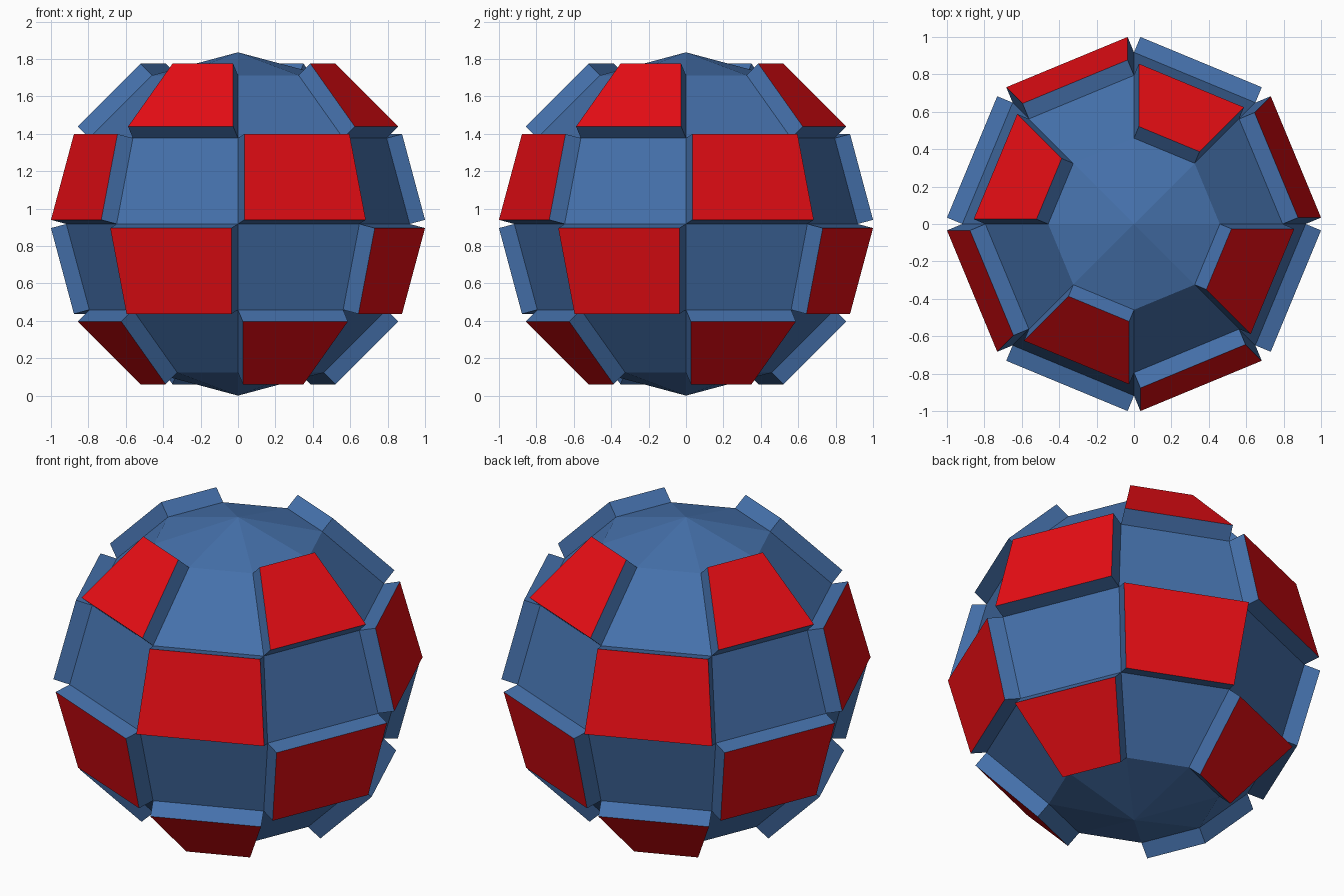
import bpy, bmesh, math
from mathutils import Vector

if "Cube" in bpy.data.objects:
    bpy.data.objects.remove(bpy.data.objects["Cube"])

R = 0.9177          # core ball radius
RAISE = 0.0918      # panel height
SEGMENTS, BANDS = 8, 6


def material(name, rgb):
    m = bpy.data.materials.new(name)
    m.diffuse_color = (*rgb, 1.0)
    m.use_nodes = True
    m.node_tree.nodes["Principled BSDF"].inputs["Base Color"].default_value = m.diffuse_color
    return m


# Low-poly ball core
bm = bmesh.new()
bmesh.ops.create_uvsphere(bm, u_segments=SEGMENTS, v_segments=BANDS, radius=R)
bmesh.ops.recalc_face_normals(bm, faces=bm.faces)

# Pick alternate quads in a checkerboard, leaving the polar caps plain
checker = []
for f in bm.faces:
    if len(f.verts) != 4:
        continue
    c = f.calc_center_median()
    seg = int(math.degrees(math.atan2(c.y, c.x)) % 360 // (360 / SEGMENTS))
    lat = math.degrees(math.asin(c.z / c.length))
    band = math.floor(lat / (180 / BANDS))
    if (seg + band) % 2 == 0:
        checker.append(f)

# Raise each picked quad along its own normal; only its outer face is red
raised = bmesh.ops.extrude_discrete_faces(bm, faces=checker)["faces"]
for f in raised:
    f.normal_update()
    bmesh.ops.translate(bm, verts=f.verts[:], vec=f.normal.copy() * RAISE)
bmesh.ops.recalc_face_normals(bm, faces=bm.faces)
for f in bm.faces:
    f.smooth = False
    f.material_index = 0
for f in raised:
    f.material_index = 1

# Stand the ball on the ground
bmesh.ops.translate(bm, verts=bm.verts, vec=Vector((0, 0, R)))

mesh = bpy.data.meshes.new("checkered_ball")
bm.to_mesh(mesh)
bm.free()
mesh.materials.append(material("blue", (0.06, 0.165, 0.41)))
mesh.materials.append(material("red", (0.8, 0.004, 0.007)))
ball = bpy.data.objects.new("checkered_ball", mesh)
bpy.context.collection.objects.link(ball)
